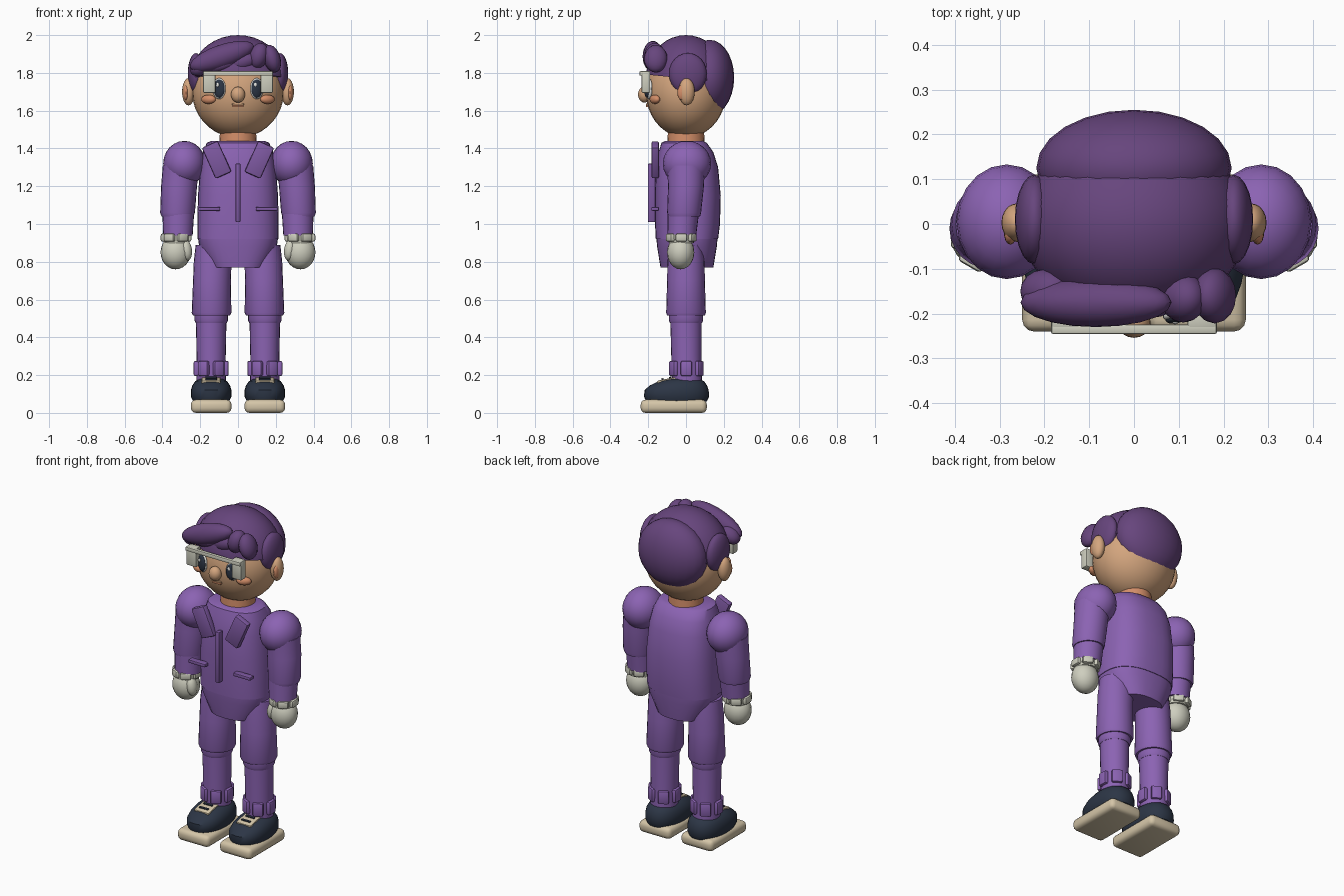
import bpy, bmesh, math
from mathutils import Matrix, Vector

if "Cube" in bpy.data.objects:
    bpy.data.objects.remove(bpy.data.objects["Cube"])

def mat(name, r, g, b):
    m = bpy.data.materials.new(name)
    m.diffuse_color = (r, g, b, 1)
    m.use_nodes = True
    m.node_tree.nodes["Principled BSDF"].inputs["Base Color"].default_value = m.diffuse_color
    return m

SUIT = mat("suit purple", .26, .125, .45)
TRIM = mat("trim purple", .21, .10, .36)
HAIR = mat("hair purple", .135, .06, .205)
SKIN = mat("skin", .66, .38, .21)
BLUSH = mat("blush", .65, .27, .14)
GLOVE = mat("glove white", .62, .62, .52)
CREAM = mat("sole cream", .66, .56, .39)
DARK = mat("shoe navy", .025, .036, .06)
WHITE = mat("eye white", .85, .85, .82)

def finish(name, bm, m, angle=40):
    bmesh.ops.recalc_face_normals(bm, faces=bm.faces)
    me = bpy.data.meshes.new(name)
    bm.to_mesh(me)
    bm.free()
    me.materials.append(m)
    ob = bpy.data.objects.new(name, me)
    bpy.context.collection.objects.link(ob)
    bpy.ops.object.select_all(action='DESELECT')
    bpy.context.view_layer.objects.active = ob
    ob.select_set(True)
    bpy.ops.object.shade_smooth_by_angle(angle=math.radians(angle))
    return ob

def place(loc, rot=(0, 0, 0)):
    r = Matrix.Rotation(rot[2], 4, 'Z') @ Matrix.Rotation(rot[1], 4, 'Y') @ Matrix.Rotation(rot[0], 4, 'X')
    return Matrix.Translation(loc) @ r

def ball(name, loc, rad, m, rot=(0, 0, 0), seg=20, rings=12, cut=None):
    bm = bmesh.new()
    bmesh.ops.create_uvsphere(bm, u_segments=seg, v_segments=rings, radius=1)
    bm.transform(place(loc, rot) @ Matrix.Diagonal((*rad, 1)))
    if cut:
        res = bmesh.ops.bisect_plane(bm, geom=bm.verts[:] + bm.edges[:] + bm.faces[:],
                                     plane_co=cut[0], plane_no=cut[1], clear_inner=True)
        rim = [e for e in res['geom_cut'] if isinstance(e, bmesh.types.BMEdge)]
        bmesh.ops.edgeloop_fill(bm, edges=rim)
    return finish(name, bm, m)

def box(name, loc, size, m, bevel=.006, rot=(0, 0, 0), segs=2):
    bm = bmesh.new()
    bmesh.ops.create_cube(bm, size=1)
    bm.transform(Matrix.Diagonal((*size, 1)))
    bmesh.ops.bevel(bm, geom=bm.edges[:], offset=bevel, segments=segs, profile=.5, affect='EDGES')
    bm.transform(place(loc, rot))
    return finish(name, bm, m)

def loft(name, sections, m, power=2.0, n=24):
    """Stack of superellipse rings: (z, centre x, centre y, radius x, radius y)."""
    bm = bmesh.new()
    rings = []
    for z, cx, cy, rx, ry in sections:
        ring = []
        for i in range(n):
            a = 2 * math.pi * i / n
            c, s = math.cos(a), math.sin(a)
            ring.append(bm.verts.new((cx + rx * math.copysign(abs(c) ** (2 / power), c),
                                      cy + ry * math.copysign(abs(s) ** (2 / power), s), z)))
        rings.append(ring)
    for lo, hi in zip(rings, rings[1:]):
        for i in range(n):
            j = (i + 1) % n
            bm.faces.new((lo[i], lo[j], hi[j], hi[i]))
    bm.faces.new(rings[0])
    bm.faces.new(rings[-1])
    return finish(name, bm, m)

def knots(name, centre, rx, ry, size, m, count=6):
    """Ring of small rounded blocks around a wrist or ankle."""
    for i in range(count):
        a = 2 * math.pi * (i + .5) / count + math.pi / 2
        p = (centre[0] + rx * math.cos(a), centre[1] + ry * math.sin(a), centre[2])
        box(f"{name}_{i}", p, size, m, min(size) * .3, (0, 0, a + math.pi / 2))

# Torso, pelvis and neck
loft("torso", [(.92, 0, .005, .215, .165), (1.0, 0, .008, .215, .172), (1.15, 0, .01, .212, .174),
               (1.3, 0, .005, .2, .165), (1.38, 0, 0, .185, .145), (1.43, 0, -.01, .165, .12),
               (1.44, 0, -.01, .14, .1)], SUIT, 2.5, 32)
loft("pelvis", [(.77, 0, .005, .145, .14), (.88, 0, .005, .205, .158), (.925, 0, .005, .212, .162)], SUIT, 2.5, 32)
loft("neck", [(1.41, 0, 0, .1, .1), (1.5, 0, 0, .095, .095)], BLUSH)
box("zipper", (0, -.182, 1.165), (.026, .04, .31), TRIM)

# Head and face
ball("head", (0, 0, 1.7), (.243, .213, .243), SKIN, seg=28, rings=18)
ball("nose", (0, -.22, 1.685), (.037, .034, .042), SKIN)
box("upper_lip", (0, -.203, 1.634), (.062, .02, .007), SKIN, .002)
box("mouth", (0, -.202, 1.624), (.06, .02, .011), BLUSH, .003)
box("glasses_bar", (0, -.235, 1.797), (.37, .022, .024), GLOVE, .005)

# Hair
ball("hair_cap", (0, 0, 1.77), (.252, .213, .23), HAIR, seg=28, rings=18, cut=((0, 0, 1.77), (0, .1, 1)))
ball("hair_back", (0, .125, 1.775), (.218, .13, .2), HAIR, seg=24, rings=14)
ball("fringe_main", (-.085, -.175, 1.887), (.178, .055, .062), HAIR, (0, -.33, 0))
for i, (x, y, z, rx, ry, rz, tilt) in enumerate([
        (-.195, -.15, 1.835, .065, .05, .045, -.6), (-.08, -.165, 1.845, .09, .045, .036, -.3),
        (.03, -.165, 1.86, .08, .045, .045, -.3), (.11, -.165, 1.89, .05, .055, .07, .3),
        (.18, -.16, 1.875, .045, .062, .075, -.3)]):
    ball(f"fringe_lock_{i}", (x, y, z), (rx, ry, rz), HAIR, (0, tilt, 0), 16, 10)

for s, side in ((-1, "left"), (1, "right")):
    # Face details
    ball(f"sideburn_{side}", (s * .222, .01, 1.795), (.044, .1, .11), HAIR)
    ball(f"ear_{side}", (s * .262, .003, 1.7), (.034, .043, .072), SKIN)
    ball(f"inner_ear_{side}", (s * .276, -.022, 1.695), (.014, .024, .04), BLUSH, seg=14, rings=8)
    turn = (0, 0, s * .33)
    ball(f"eye_{side}", (s * .1, -.197, 1.717), (.037, .016, .056), WHITE, turn)
    ball(f"pupil_{side}", (s * .1, -.206, 1.717), (.031, .014, .049), DARK, turn)
    ball(f"eye_glint_{side}", (s * .1 - .008, -.219, 1.737), (.008, .005, .012), WHITE, seg=10, rings=6)
    ball(f"cheek_{side}", (s * .156, -.165, 1.66), (.042, .022, .024), BLUSH, (0, 0, s * .5))
    box(f"glasses_side_{side}", (s * .152, -.212, 1.752), (.066, .045, .115), GLOVE, .006)

    # Jacket details
    box(f"collar_{side}", (s * .113, -.163, 1.34), (.093, .04, .18), TRIM, .01, (0, s * .42, 0))
    box(f"pocket_{side}", (s * .152, -.163, 1.08), (.115, .04, .02), TRIM, .005)

    # Arm
    ball(f"shoulder_{side}", (s * .284, .005, 1.32), (.112, .128, .12), SUIT)
    loft(f"upper_arm_{side}", [(1.04, s * .32, -.01, .085, .085), (1.06, s * .32, -.01, .092, .09),
                               (1.2, s * .312, 0, .095, .095), (1.31, s * .303, 0, .095, .1)], SUIT)
    loft(f"forearm_{side}", [(.94, s * .318, -.022, .078, .076), (1.06, s * .316, -.014, .084, .083)], SUIT)
    loft(f"cuff_{side}", [(.9, s * .325, -.025, .068, .066), (.945, s * .325, -.025, .074, .072)], GLOVE)
    knots(f"cuff_knot_{side}", (s * .328, -.025, .928), .066, .066, (.06, .03, .042), GLOVE)
    ball(f"hand_{side}", (s * .33, -.028, .85), (.08, .072, .09), GLOVE)
    ball(f"thumb_{side}", (s * .273, -.055, .862), (.03, .034, .056), GLOVE, (0, s * .15, 0), 14, 8)

    # Leg
    x = s * .142
    loft(f"thigh_{side}", [(.515, s * .14, 0, .098, .1), (.53, s * .14, 0, .105, .105),
                           (.7, s * .138, 0, .1, .1), (.8, s * .134, 0, .1, .098),
                           (.89, s * .128, 0, .096, .09)], SUIT)
    loft(f"knee_band_{side}", [(.475, x, 0, .082, .085), (.49, x, 0, .089, .091), (.525, x, 0, .089, .091)], SUIT)
    loft(f"shin_{side}", [(.15, x, .005, .078, .08), (.3, x, .002, .077, .08), (.49, x, 0, .081, .083)], SUIT)
    knots(f"ankle_knot_{side}", (x, .002, .235), .078, .078, (.06, .03, .08), SUIT)

    # Shoe
    loft(f"shoe_{side}", [(.06, x, -.05, .095, .16), (.085, x, -.05, .107, .172), (.12, x, -.05, .107, .17),
                          (.145, x, -.04, .1, .152), (.168, x, -.025, .084, .12),
                          (.18, x, -.015, .06, .085)], DARK, 2.3, 28)
    box(f"sole_{side}", (x, -.065, .035), (.215, .35, .07), CREAM, .026, segs=3)
    box(f"shoe_tongue_{side}", (x, -.098, .17), (.1, .11, .022), CREAM, .007, (.2, 0, 0))
    for k in range(2):
        box(f"lace_{side}_{k}", (x, -.125 + .04 * k, .179 + .008 * k), (.06, .012, .008), DARK, .002, (.2, 0, 0))
